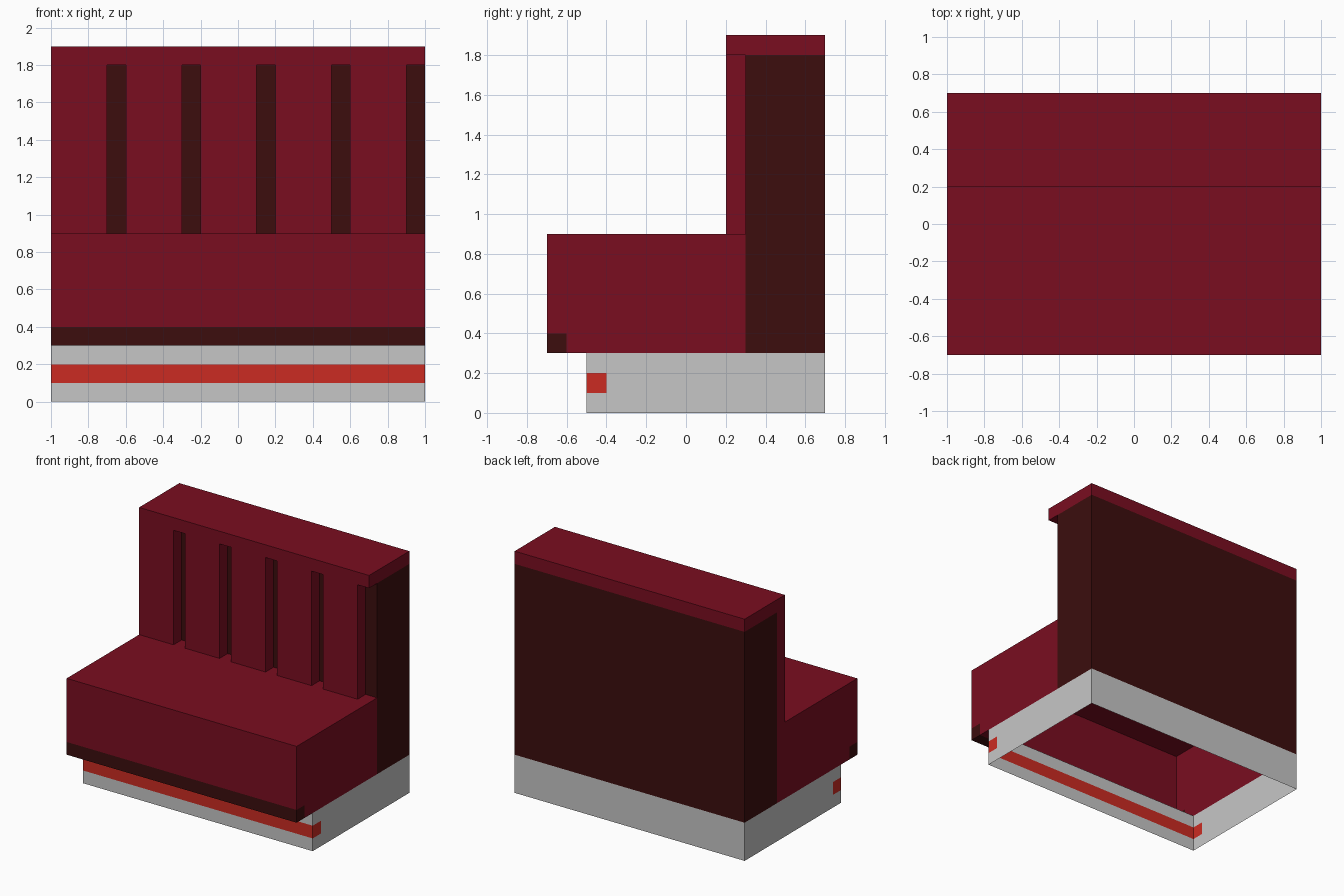
import bpy, bmesh
from mathutils import Vector

if "Cube" in bpy.data.objects:
    bpy.data.objects.remove(bpy.data.objects["Cube"])


def material(name, rgb):
    lin = [(c / 255 / 12.92 if c <= 10 else ((c / 255 + 0.055) / 1.055) ** 2.4) for c in rgb]
    m = bpy.data.materials.new(name)
    m.diffuse_color = (*lin, 1)
    m.use_nodes = True
    m.node_tree.nodes["Principled BSDF"].inputs["Base Color"].default_value = m.diffuse_color
    return m


crimson = material("crimson vinyl", (122, 13, 32))
maroon = material("dark maroon", (60, 13, 13))
grey = material("light grey", (198, 198, 198))
red = material("bright red", (203, 43, 34))


def shell(name, lo, hi, mats, cuts=(), drop=None, paint=None):
    """Box from lo to hi, cut by (axis, value) planes; drop removes hidden
    faces and paint picks the material, both from face centre and normal."""
    lo, hi = Vector(lo), Vector(hi)
    bm = bmesh.new()
    bmesh.ops.create_cube(bm, size=1)
    for v in bm.verts:
        v.co = Vector([(lo[i] + hi[i]) / 2 + v.co[i] * (hi[i] - lo[i]) for i in range(3)])
    for axis, value in cuts:
        no = Vector((0, 0, 0))
        no[axis] = 1
        bmesh.ops.bisect_plane(bm, geom=bm.verts[:] + bm.edges[:] + bm.faces[:],
                               plane_co=no * value, plane_no=no)
    bm.normal_update()
    if drop:
        gone = [f for f in bm.faces if drop(f.calc_center_median(), f.normal)]
        bmesh.ops.delete(bm, geom=gone, context='FACES')
    if paint:
        for f in bm.faces:
            f.material_index = paint(f.calc_center_median())
    me = bpy.data.meshes.new(name)
    bm.to_mesh(me)
    bm.free()
    for m in mats:
        me.materials.append(m)
    ob = bpy.data.objects.new(name, me)
    bpy.context.collection.objects.link(ob)
    return ob


# Open plinth with a red stripe wrapping round the front corners
shell("plinth", (-1, -0.5, 0), (1, 0.7, 0.3), [grey, red],
      cuts=[(1, -0.4), (2, 0.1), (2, 0.2)],
      drop=lambda c, n: abs(n.z) > 0.5,
      paint=lambda c: int(c.y < -0.4 and 0.1 < c.z < 0.2))

# Hollow seat, dark trim along the lower front edge
shell("seat", (-1, -0.7, 0.3), (1, 0.3, 0.9), [crimson, maroon],
      cuts=[(1, -0.6), (1, -0.5), (1, 0.2), (2, 0.4)],
      drop=lambda c, n: n.y > 0.5 or (n.z < -0.5 and c.y > -0.5) or (n.z > 0.5 and c.y > 0.2),
      paint=lambda c: int(c.y < -0.6 and c.z < 0.4))

# Backrest shell: sides and rear
shell("backrest", (-1, 0.3, 0.3), (1, 0.7, 1.8), [maroon],
      drop=lambda c, n: abs(n.z) > 0.5 or n.y < -0.5)

# Top cap, open underneath
shell("top_cap", (-1, 0.2, 1.8), (1, 0.7, 1.9), [crimson],
      drop=lambda c, n: n.z < -0.5)

# Five padded ribs, each followed by a groove
for i in range(5):
    x = -1 + 0.4 * i
    shell(f"back_rib_{i + 1}", (x, 0.2, 0.9), (x + 0.3, 0.3, 1.8), [crimson],
          drop=lambda c, n: abs(n.z) > 0.5 or n.y > 0.5)
    # groove lining: inward-facing floor, rear and ceiling
    g = shell(f"groove_{i + 1}", (x + 0.3, 0.2, 0.9), (x + 0.4, 0.3, 1.8), [crimson, maroon],
              drop=lambda c, n: abs(n.x) > 0.5 or n.y < -0.5,
              paint=lambda c: int(c.y > 0.29))
    g.data.flip_normals()
